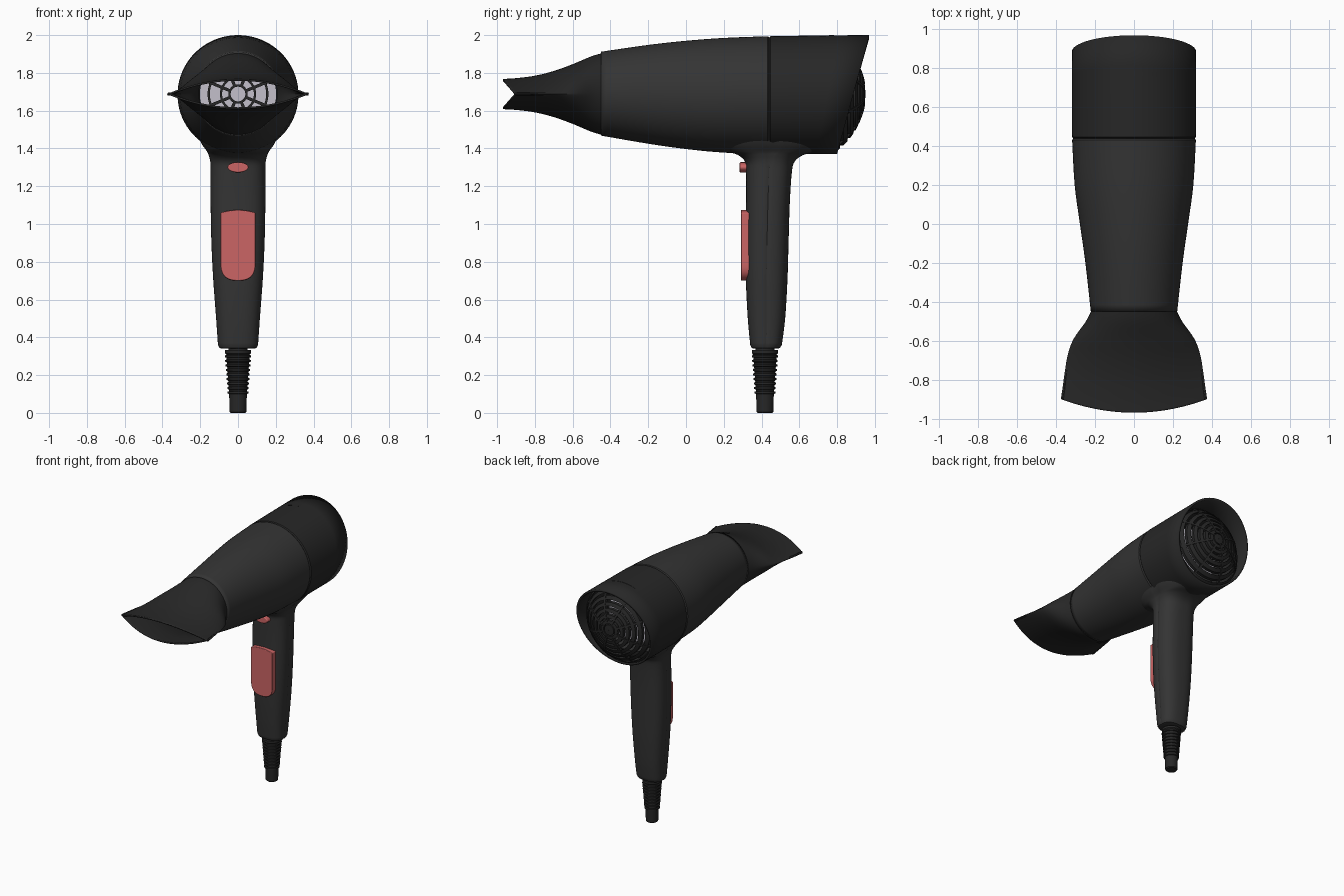
import bpy, bmesh, math
from math import sin, cos, pi, sqrt

if "Cube" in bpy.data.objects:
    bpy.data.objects.remove(bpy.data.objects["Cube"])

ZC = 1.688  # height of the barrel axis


def mat(name, rgb):
    m = bpy.data.materials.new(name)
    m.diffuse_color = (*rgb, 1)
    m.use_nodes = True
    m.node_tree.nodes["Principled BSDF"].inputs["Base Color"].default_value = m.diffuse_color
    return m


SHELL = mat("charcoal", (0.034, 0.034, 0.034))
DARK = mat("black", (0.02, 0.02, 0.02))
RED = mat("soft_red", (0.6, 0.13, 0.13))
LIGHT = mat("pale_grey", (0.55, 0.53, 0.6))


def finish(name, bm, material, wall=0, bevel=0, angle=35):
    bmesh.ops.recalc_face_normals(bm, faces=bm.faces)
    me = bpy.data.meshes.new(name)
    bm.to_mesh(me)
    bm.free()
    ob = bpy.data.objects.new(name, me)
    bpy.context.collection.objects.link(ob)
    me.materials.append(material)
    bpy.ops.object.select_all(action='DESELECT')
    ob.select_set(True)
    bpy.context.view_layer.objects.active = ob
    bpy.ops.object.shade_smooth_by_angle(angle=math.radians(angle))
    if wall:
        s = ob.modifiers.new("wall", 'SOLIDIFY')
        s.thickness, s.offset = wall, -1
    if bevel:
        b = ob.modifiers.new("bevel", 'BEVEL')
        b.width, b.segments = bevel, 3
    return ob


def loft(bm, rings, caps=False, loop=False):
    vs = [[bm.verts.new(p) for p in r] for r in rings]
    n = len(vs[0])
    for a, b in zip(vs, vs[1:] + ([vs[0]] if loop else [])):
        for i in range(n):
            j = (i + 1) % n
            bm.faces.new((a[i], a[j], b[j], b[i]))
    if caps:
        bm.faces.new(vs[0])
        bm.faces.new(vs[-1])


def smooth_rows(rows, n=5):
    """Catmull-Rom interpolation between parameter rows."""
    out = []
    for i in range(len(rows) - 1):
        p = [rows[max(i - 1, 0)], rows[i], rows[i + 1], rows[min(i + 2, len(rows) - 1)]]
        for k in range(n):
            t = k / n
            out.append([0.5 * (2 * b + (c - a) * t + (2 * a - 5 * b + 4 * c - d) * t * t
                               + (3 * b - a - 3 * c + d) * t ** 3) for a, b, c, d in zip(*p)])
    return out + [list(rows[-1])]


def angles(n):
    return [2 * pi * i / n for i in range(n)]


def spow(v, e):
    return math.copysign(abs(v) ** e, v)


def barrel_ring(y, w, top, bot, slant=0):
    c, h = (top + bot) / 2, (top - bot) / 2
    return [(w * cos(t), y + slant * h * sin(t), c + h * sin(t)) for t in angles(80)]


# Front half of the barrel: y, half width, top, bottom
rows = smooth_rows([(-0.45, .222, 1.912, 1.468), (-0.2, .25, 1.948, 1.425), (0, .278, 1.97, 1.397),
                    (0.2, .305, 1.985, 1.378), (0.432, .318, 1.994, 1.37)])
rows.append([0.44, .312, 1.988, 1.376])
bm = bmesh.new()
loft(bm, [barrel_ring(*r) for r in rows])
finish("front_barrel", bm, SHELL, wall=0.015)

# Rear half of the barrel with slanted rim
bm = bmesh.new()
loft(bm, [barrel_ring(*r) for r in [(0.44, .312, 1.988, 1.376), (0.448, .319, 1.995, 1.37),
                                    (0.6, .32, 1.997, 1.37, .1), (0.75, .32, 1.999, 1.37, .2),
                                    (0.885, .32, 2.0, 1.37, .27)]])
finish("rear_barrel", bm, DARK, wall=0.016)

# Concentrator nozzle: y, half width, half height, lens sharpness, edge sweep
rows = smooth_rows([(-0.44, .217, .217, 0, 0), (-0.5, .247, .2, .1, 0), (-0.6, .31, .158, .4, .01),
                    (-0.7, .34, .122, .7, .03), (-0.8, .355, .097, .9, .045),
                    (-0.9, .367, .084, 1, .06), (-0.97, .376, .08, 1, .07)])
bm = bmesh.new()
loft(bm, [[(w * cos(t), y + k * cos(t) ** 2, ZC + h * sin(t) * abs(sin(t)) ** max(p, 0))
           for t in angles(80)] for y, w, h, p, k in rows])
finish("nozzle", bm, DARK, wall=0.01)


# Ring-and-spoke grilles
def grille(name, radii, band, spokes, outer, surf, depth):
    bm = bmesh.new()
    for r in radii:
        prof = [(r - band, 0), (r + band, 0), (r + band, depth), (r - band, depth)]
        loft(bm, [[(q * cos(a), surf(q) - d, ZC + q * sin(a)) for q, d in prof]
                  for a in angles(56)], loop=True)
    for a in angles(spokes):
        a += pi / spokes
        rings = []
        for i in range(9):
            q = radii[0] + (outer - radii[0]) * i / 8
            rings.append([(q * cos(a) - s * sin(a), surf(q) - d, ZC + q * sin(a) + s * cos(a))
                          for s, d in ((-.008, -.003), (.008, -.003), (.008, depth), (-.008, depth))])
        loft(bm, rings, caps=True)
    return bm, name


def dome(r):
    return 0.575 + sqrt(0.375 ** 2 - r * r)


bm, name = grille("intake_grille", [.06 + .04 * i for i in range(7)], .012, 8, .3, dome, .025)
hub = [(q * 1.0, d) for q, d in ((.002, 0), (.04, 0), (.04, .025), (.002, .025))]
loft(bm, [[(q * cos(a), dome(q) - d, ZC - .0 + q * sin(a)) for q, d in hub] for a in angles(32)], loop=True)
finish(name, bm, DARK)
bm, name = grille("outlet_grille", [.045, .09, .155, .208], .006, 8, .208, lambda r: -0.42, .02)
finish(name, bm, DARK)

# Pale inner discs seen through the grilles
for name, y, r in (("intake_screen", 0.65, .2), ("outlet_screen", -0.36, .21)):
    bm = bmesh.new()
    loft(bm, [[(r * cos(a), y + d, ZC + r * sin(a)) for a in angles(48)] for d in (0, .015)], caps=True)
    finish(name, bm, LIGHT)

# Handle: z, half width, front y, back y; a shallow seam runs down each side
rows = [(.34, .085, .36, .485), (.344, .098, .347, .498), (.36, .106, .34, .507)]
rows += smooth_rows([(.37, .107, .339, .509), (.5, .116, .327, .525), (.7, .131, .317, .537),
                     (.9, .141, .315, .543), (1.1, .145, .318, .549), (1.27, .145, .318, .56),
                     (1.33, .147, .312, .575), (1.365, .156, .275, .62), (1.385, .165, .22, .69),
                     (1.42, .19, .18, .74), (1.47, .215, .16, .76)], 4)


def handle_ring(z, w, y0, y1):
    out = []
    for i, t in enumerate(angles(96)):
        seam = 0.965 if i in (0, 48) else 1
        out.append((w * seam * spow(cos(t), 2 / 2.6),
                    (y0 + y1) / 2 + (y1 - y0) / 2 * spow(sin(t), 2 / 2.6), z))
    return out


bm = bmesh.new()
loft(bm, [handle_ring(*r) for r in rows], caps=True)
finish("handle", bm, SHELL)

# Ribbed cord relief
prof = [(.038, 0), (.044, .006)]
for i in range(9):
    z = .1 + i * .024
    r = .047 + .0018 * i
    prof += [(r, z), (r + .008, z + .003), (r + .008, z + .012), (r, z + .015)]
prof += [(.069, .315), (.069, .332), (.05, .334), (.05, .36)]
bm = bmesh.new()
loft(bm, [[(r * cos(a), .418 + r * sin(a), z) for a in angles(40)] for r, z in prof], caps=True)
finish("cord_relief", bm, DARK)


# Red controls on the front of the handle
def plate(name, outline, y0, y1, bevel):
    bm = bmesh.new()
    loft(bm, [[(x, y, z) for x, z in outline] for y in (y0, y1)], caps=True)
    finish(name, bm, RED, bevel=bevel)


low = [(.092 * spow(cos(t), .8), .79 + .09 * spow(sin(t), .8))
       for t in [pi + pi * i / 24 for i in range(25)]]
arch = [(.092 * (1 - i / 6), 1.074 - .014 * (1 - i / 6) ** 2) for i in range(13)]
plate("slide_switch", low + arch, .291, .36, .004)
plate("cool_button", [(.055 * cos(t), 1.3 + .027 * sin(t)) for t in angles(40)], .284, .36, .005)
